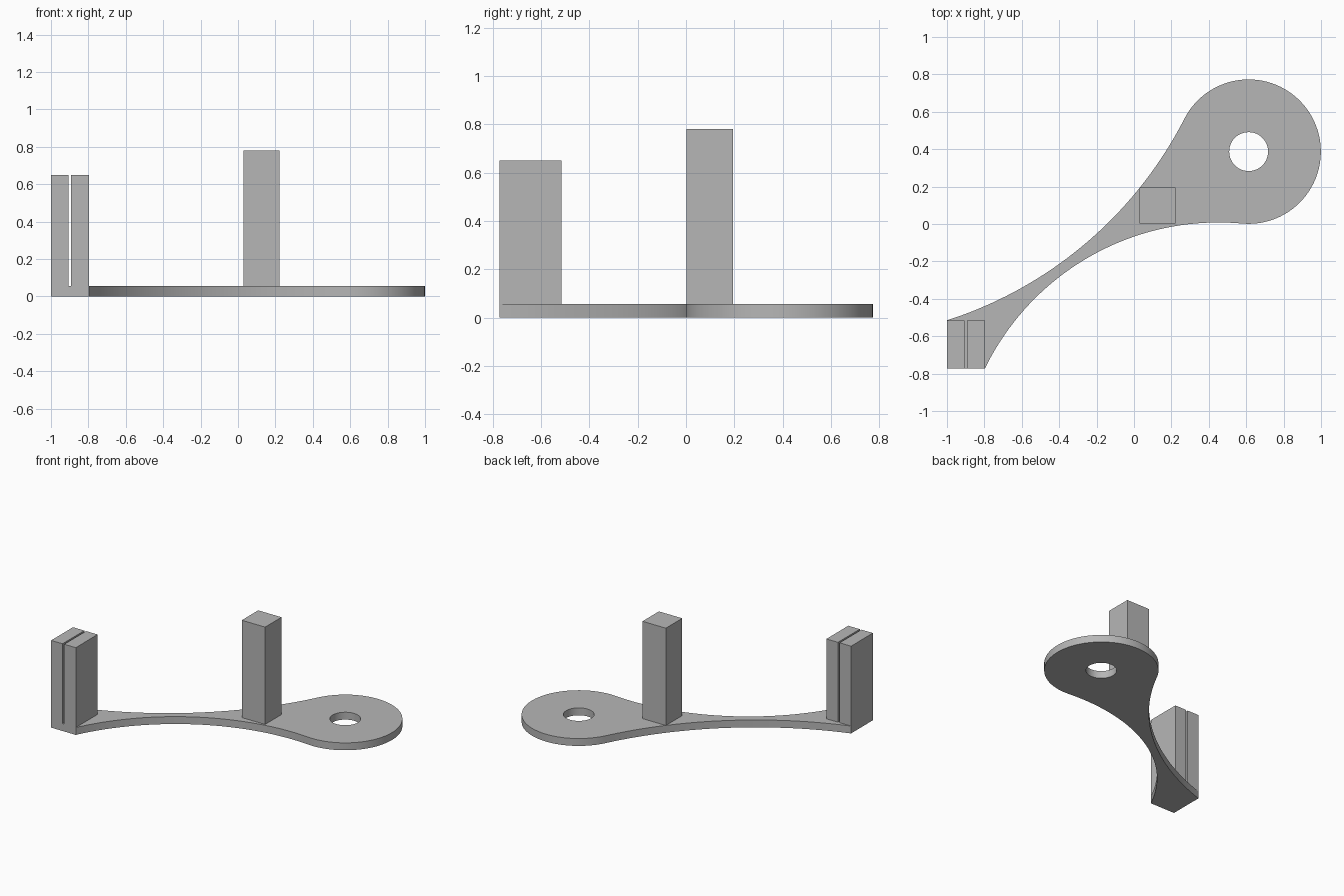
import bpy, bmesh
from math import cos, sin, pi, radians, remainder
from mathutils import Vector

default = bpy.data.objects.get("Cube")
if default:
    bpy.data.objects.remove(default)

grey = bpy.data.materials.new("plain grey")
grey.use_nodes = True
grey.diffuse_color = (0.47, 0.47, 0.47, 1)
grey.node_tree.nodes["Principled BSDF"].inputs["Base Color"].default_value = grey.diffuse_color

THICK = 0.055
EYE, EYE_R, HOLE_R = Vector((0.613, 0.387)), 0.386, 0.104
LEFT, RIGHT, FRONT, BACK = -1.0, -0.797, -0.772, -0.515


def polar(a):
    return Vector((cos(a), sin(a)))


def arc(centre, r, start, sweep, n):
    return [centre + r * polar(start + sweep * i / n) for i in range(n + 1)]


def flank(angle, end):
    """Concave arc leaving the round eye tangentially and reaching the end corner."""
    u = polar(angle)
    tangent = EYE + EYE_R * u
    d = end - tangent
    r = d.length_squared / (2 * d.dot(u))
    centre = tangent + r * u
    to_end = end - centre
    sweep = remainder(Vector((1, 0)).angle_signed(to_end) * -1 - angle - pi, 2 * pi)
    return arc(centre, r, angle + pi, sweep, 40)


def finish(bm, name):
    bmesh.ops.recalc_face_normals(bm, faces=bm.faces)
    mesh = bpy.data.meshes.new(name)
    bm.to_mesh(mesh)
    bm.free()
    mesh.materials.append(grey)
    obj = bpy.data.objects.new(name, mesh)
    bpy.context.collection.objects.link(obj)
    return obj


def box(name, x0, x1, y0, y1, z0, z1):
    bm = bmesh.new()
    bmesh.ops.create_cube(bm, size=1)
    for v in bm.verts:
        v.co = (x1 if v.co.x > 0 else x0,
                y1 if v.co.y > 0 else y0,
                z1 if v.co.z > 0 else z0)
    return finish(bm, name)


# Base plate: waisted arm running into a round eye with a hole
low, high = radians(-95.2), radians(152.9)
outline = flank(low, Vector((RIGHT, FRONT)))[::-1]
outline += arc(EYE, EYE_R, low, high - low, 64)[1:-1]
outline += flank(high, Vector((LEFT, BACK)))
outline.append(Vector((LEFT, FRONT)))
hole = arc(EYE, HOLE_R, 0, 2 * pi, 48)[:-1]

bm = bmesh.new()
for loop in (outline, hole):
    verts = [bm.verts.new((p.x, p.y, 0)) for p in loop]
    for i, v in enumerate(verts):
        bm.edges.new((verts[i - 1], v))
bmesh.ops.triangle_fill(bm, use_beauty=True, use_dissolve=False, edges=bm.edges[:])
top = bmesh.ops.extrude_face_region(bm, geom=bm.faces[:])["geom"]
bmesh.ops.translate(bm, vec=(0, 0, THICK),
                    verts=[g for g in top if isinstance(g, bmesh.types.BMVert)])
plate = finish(bm, "base_plate")
bpy.ops.object.select_all(action='DESELECT')
plate.select_set(True)
bpy.context.view_layer.objects.active = plate
bpy.ops.object.shade_smooth_by_angle(angle=radians(30))

# Square post in the middle
box("middle_post", 0.03, 0.222, 0.002, 0.195, THICK, 0.78)

# Slotted post at the narrow end: two slabs with a thin gap
box("slotted_post_right_half", LEFT, -0.906, FRONT, BACK, THICK, 0.65)
box("slotted_post_left_half", -0.892, RIGHT, FRONT, BACK, THICK, 0.65)
